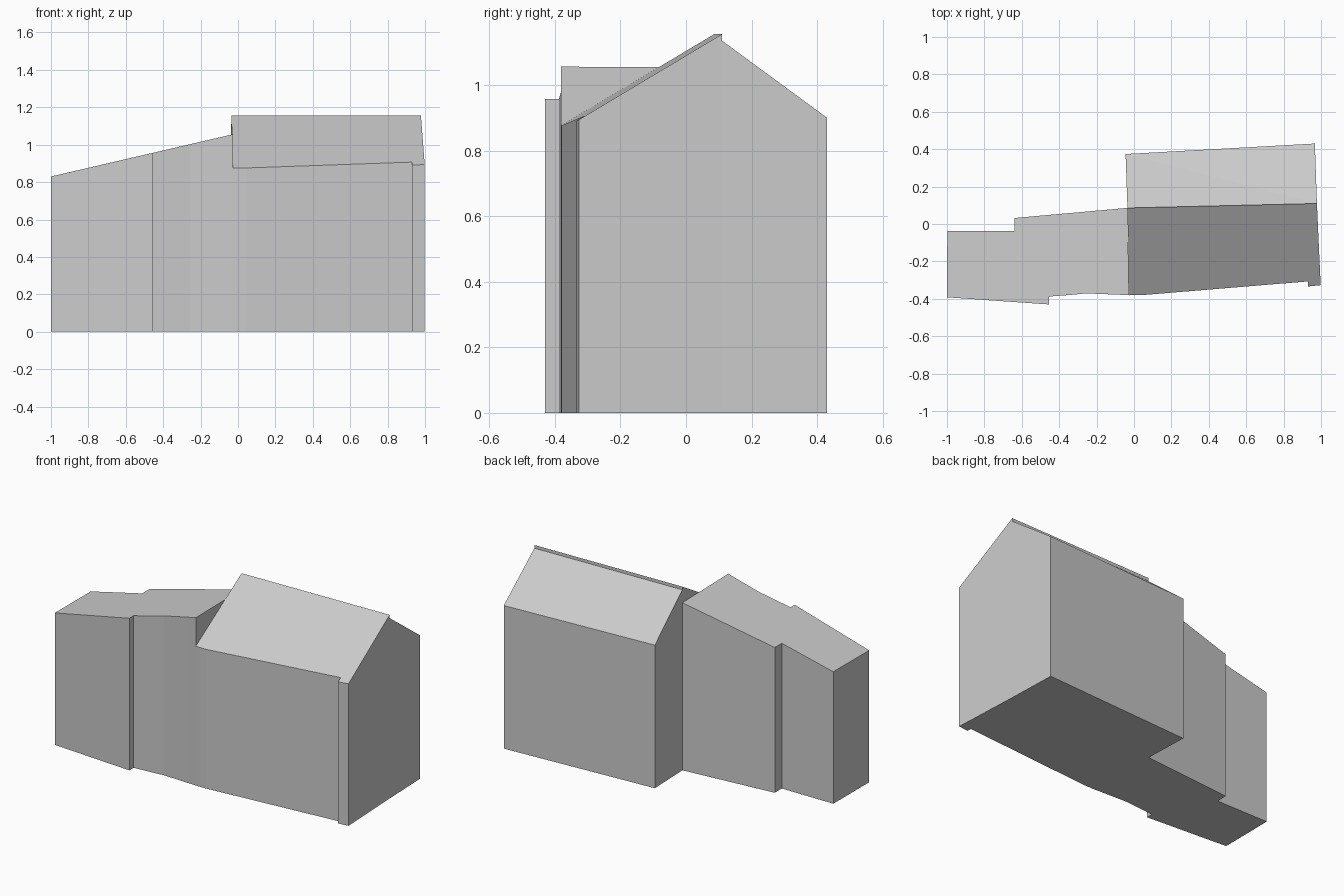
import bpy
import bmesh

cube = bpy.data.objects.get("Cube")
if cube:
    bpy.data.objects.remove(cube, do_unlink=True)

grey = bpy.data.materials.new("plain grey")
grey.use_nodes = True
colour = (0.6, 0.6, 0.6, 1)
grey.diffuse_color = colour
grey.node_tree.nodes["Principled BSDF"].inputs["Base Color"].default_value = colour


def wing(name, outline, roof, open_first=False):
    """Upright prism over a ground outline, its top following roof(x, y)."""
    bm = bmesh.new()
    low = [bm.verts.new((x, y, 0)) for x, y in outline]
    top = [bm.verts.new((x, y, roof(x, y))) for x, y in outline]
    n = len(outline)
    bm.faces.new(low[::-1])
    if n == 4:
        # the warped roof folds along one diagonal
        bm.faces.new((top[0], top[1], top[3]))
        bm.faces.new((top[1], top[2], top[3]))
    else:
        bm.faces.new(top)
    for i in range(1 if open_first else 0, n):
        j = (i + 1) % n
        bm.faces.new((low[i], low[j], top[j], top[i]))
    mesh = bpy.data.meshes.new(name)
    bm.to_mesh(mesh)
    bm.free()
    mesh.materials.append(grey)
    obj = bpy.data.objects.new(name, mesh)
    bpy.context.collection.objects.link(obj)
    return obj


def ridge_y(x):
    return 0.086 + 0.0235 * (x + 0.035)


ridge_left, ridge_right = (-0.035, ridge_y(-0.035)), (0.978, ridge_y(0.978))
gable_front = (-0.027, -0.381)

# Tall house, front half with its pitched roof
wing("house_front",
     [ridge_right, ridge_left, gable_front, (0.045, -0.38), (0.93, -0.307),
      (0.93, -0.334), (0.998, -0.327)],
     lambda x, y: 1.155 - 0.597 * (ridge_y(x) - y))

# Tall house, rear half, starting just below the ridge
wing("house_back",
     [ridge_left, ridge_right, (0.967, 0.43), (-0.045, 0.374)],
     lambda x, y: 1.135 if y < 0.2 else 0.9, open_first=True)

# Lower wing with a single roof falling away from the house
wing("low_wing",
     [ridge_left, (-0.64, 0.032), (-0.64, -0.038), (-0.998, -0.038),
      (-1, -0.392), (-0.455, -0.43), (-0.455, -0.388), (-0.35, -0.38),
      (-0.254, -0.371), (-0.08, -0.378), gable_front],
     lambda x, y: 0.83 + 0.232 * (x + 1))
